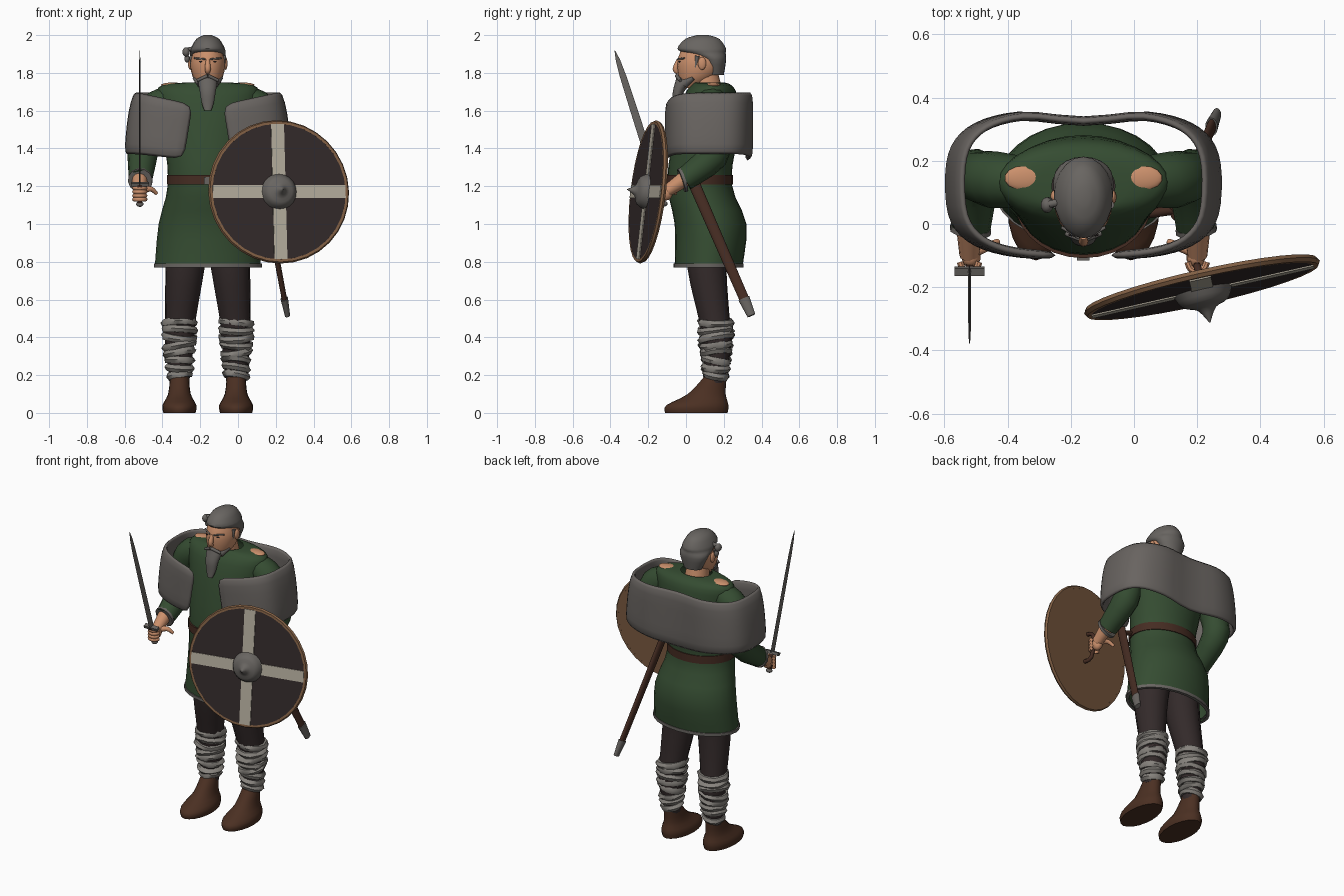
import bpy
import bmesh
import math
import random
from mathutils import Matrix, Vector

random.seed(4)
if "Cube" in bpy.data.objects:
    bpy.data.objects.remove(bpy.data.objects["Cube"])

body_x = -.16
still = Matrix()


def material(name, *rgb):
    mat = bpy.data.materials.new(name)
    mat.use_nodes = True
    mat.diffuse_color = (*rgb, 1)
    shader = next(node for node in mat.node_tree.nodes if node.type == 'BSDF_PRINCIPLED')
    shader.inputs["Base Color"].default_value = (*rgb, 1)
    return mat


green = material("tunic green", .035, .072, .031)
skin = material("skin", .6, .28, .15)
grey = material("iron grey", .14, .13, .12)
cape_grey = material("cape grey", .14, .127, .118)
wrap_grey = material("wrap grey", .24, .225, .205)
charcoal = material("charcoal brown", .033, .023, .023)
boot_brown = material("boot brown", .07, .029, .016)
leather = material("belt brown", .06, .025, .016)
cream = material("cream", .46, .42, .34)
wood = material("wood", .23, .12, .06)


def finish(obj, name, mat, matrix=still):
    obj.name = name
    obj.data.materials.append(mat)
    obj.matrix_world = matrix
    bpy.ops.object.select_all(action='DESELECT')
    obj.select_set(True)
    bpy.context.view_layer.objects.active = obj
    bpy.ops.object.shade_smooth_by_angle(angle=math.radians(45))
    return obj


def bridge(name, rings, mat, caps=True, closed=True, matrix=still):
    bm = bmesh.new()
    rows = [[bm.verts.new(point) for point in ring] for ring in rings]
    for low, high in zip(rows, rows[1:]):
        for i in range(0 if closed else 1, len(low)):
            bm.faces.new((low[i - 1], low[i], high[i], high[i - 1]))
    if caps:
        bm.faces.new(rows[0])
        bm.faces.new(rows[-1])
    bmesh.ops.recalc_face_normals(bm, faces=bm.faces)
    mesh = bpy.data.meshes.new(name)
    bm.to_mesh(mesh)
    bm.free()
    obj = bpy.data.objects.new(name, mesh)
    bpy.context.collection.objects.link(obj)
    return finish(obj, name, mat, matrix)


def smooth(keys, steps=3):
    keys = [Vector(key) for key in keys]
    padded = keys[:1] + keys + keys[-1:]
    path = []
    for a, b, c, d in zip(padded, padded[1:], padded[2:], padded[3:]):
        for step in range(steps):
            t = step / steps
            bend = 2 * a - 5 * b + 4 * c - d + t * (3 * (b - c) + d - a)
            path.append(b + t / 2 * (c - a + t * bend))
    return path + keys[-1:]


def circle(sides):
    turns = [math.tau * i / sides for i in range(sides)]
    return [(math.cos(turn), math.sin(turn)) for turn in turns]


def loft(name, keys, mat, x=body_x, sides=20, caps=True, matrix=still):
    # Each key is height, half width, y centre, half depth
    rings = [[(x + wide * c, mid + deep * s, z) for c, s in circle(sides)]
             for z, wide, mid, deep in smooth(keys)]
    return bridge(name, rings, mat, caps, matrix=matrix)


def tube(name, keys, mat, sides=12, matrix=still):
    # Each key is x, y, z, radius
    path = smooth(keys)
    rings = []
    last = Vector((0, 0, 1))
    turn = last.to_track_quat('Z', 'Y')
    for before, here, after in zip(path[:1] + path, path, path[1:] + path[-1:]):
        along = (after - before).to_3d().normalized()
        turn = last.rotation_difference(along) @ turn
        last = along
        rings.append([here.to_3d() + here.w * (turn @ Vector((c, s, 0)))
                      for c, s in circle(sides)])
    return bridge(name, rings, mat, matrix=matrix)


def band(name, z, height, wide, mid, deep, mat):
    rows = [(z, -.02), (z, 0), (z + height, 0), (z + height, -.02)]
    rings = [[(body_x + (wide + grow) * c, mid + (deep + grow) * s, level)
              for c, s in circle(28)] for level, grow in rows]
    bridge(name, rings, mat, caps=False)


def placed(centre, size):
    return Matrix.Translation(centre) @ Matrix.Diagonal((*size, 1))


def blob(name, centre, size, mat, matrix=still):
    bpy.ops.mesh.primitive_uv_sphere_add(segments=14, ring_count=8, radius=1)
    finish(bpy.context.object, name, mat, matrix @ placed(centre, size))


def box(name, centre, size, mat, matrix=still):
    bpy.ops.mesh.primitive_cube_add(size=1)
    finish(bpy.context.object, name, mat, matrix @ placed(centre, size))


# Tunic with hem, belt and buckle
loft("tunic", [(.78, .28, .12, .18), (1, .26, .13, .19), (1.22, .21, .07, .17),
               (1.5, .24, .11, .17), (1.68, .27, .13, .14), (1.735, .24, .135, .105),
               (1.75, .1, .12, .08)], green, sides=28, caps=False)
band("tunic_hem", .77, .02, .286, .12, .185, grey)
band("belt", 1.21, .05, .217, .07, .178, leather)
box("buckle", (body_x, -.11, 1.23), (.04, .01, .04), grey)


# Cape wrapped round the shoulders, open at the front
def cape_point(along, drop):
    angle = math.pi / 2 + along * (3.08 - .06 * drop)
    spread = .93 + .12 * math.sqrt(drop)
    c, s = math.cos(angle), math.sin(angle)
    u = math.copysign(abs(c) ** .6, c) * .41 * spread
    y = .125 + math.copysign(abs(s) ** .65, s) * .225
    rise = min(1, abs(u) * 2.7)
    if s > 0:
        y -= max(0, .035 - abs(u) / 4)
    top = 1.7 if s > 0 else 1.62 + .08 * rise
    return (body_x + u, y, top + drop * (1.325 + .04 * rise - top))


cape = bridge("cape", [[cape_point(i / 14, layer / 3) for i in range(-14, 15)]
                       for layer in range(4)], cape_grey, caps=False, closed=False)
thickness = cape.modifiers.new("thickness", 'SOLIDIFY')
thickness.thickness = .03
thickness.offset = 0
cape.modifiers.new("rounding", 'SUBSURF').levels = 1

# Neck, head, hair, beard and nose
loft("neck", [(1.68, .075, .12, .08), (1.8, .065, .1, .07)], skin)
loft("head", [(1.72, .04, .02, .04), (1.78, .08, .06, .1), (1.87, .092, .08, .125),
              (1.97, .05, .08, .08)], skin)
loft("hair", [(1.79, .06, .155, .045), (1.87, .093, .145, .068), (1.905, .093, .1, .11),
              (1.93, .09, .083, .128), (1.98, .06, .087, .09), (2, .02, .09, .03)], grey)
loft("beard", [(1.6, .018, -.06, .01), (1.64, .032, -.05, .02), (1.7, .042, -.04, .03),
               (1.76, .05, -.01, .045), (1.785, .02, -.02, .03)], grey)
tube("nose", [(body_x, -.04, 1.87, .01), (body_x, -.055, 1.82, .016),
              (body_x, -.04, 1.8, .01)], skin)
tube("hair_knot_strand", [(-.23, .07, 1.93, .012), (-.28, .06, 1.92, .012)], grey)
blob("hair_knot", (-.275, .06, 1.91), (.02, .025, .025), grey)
blob("hair_knot_end", (-.27, .07, 1.875), (.014, .015, .02), grey)

for side, word in ((-1, "right_"), (1, "left_")):
    def at(u, *rest):
        return (body_x + side * u, *rest)

    # Face details and bare shoulder openings
    blob(word + "ear", at(.093, .085, 1.85), (.012, .022, .034), skin)
    blob(word + "eye", at(.037, -.034, 1.86), (.011, .005, .004), charcoal)
    tube(word + "brow", [at(.014, -.044, 1.872, .005), at(.07, -.01, 1.878, .005)], grey)
    tube(word + "moustache", [at(0, -.05, 1.785, .01), at(.055, -.03, 1.76, .008)], grey)
    tube(word + "sideburn", [at(.086, .06, 1.89, .012), at(.083, .05, 1.83, .007)], grey)
    tube(word + "whiskers", [at(.07, .04, 1.775, .012), at(.035, -.005, 1.745, .025)], grey)
    blob(word + "shoulder_opening", at(.185, .145, 1.735), (.065, .04, .014), skin)

    # Sleeves, forearms and gripping hands
    tube(word + "sleeve", [at(.2, .135, 1.655, .08), at(.285, .14, 1.6, .09),
                           at(.335, .15, 1.47, .08), at(.345, .145, 1.36, .08),
                           at(.355, -.01, 1.235, .062)], green)
    tube(word + "cuff", [at(.356, -.01, 1.235, .066), at(.358, -.025, 1.23, .066)], grey)
    tube(word + "forearm", [at(.36, .01, 1.25, .045), at(.36, -.1, 1.175, .032)], skin)
    blob(word + "palm", at(.355, -.105, 1.165), (.03, .035, .04), skin)
    tube(word + "thumb", [at(.34, -.085, 1.18, .018), at(.3, -.07, 1.185, .014),
                          at(.27, -.055, 1.16, .009)], skin)
    for finger in range(4):
        arc = [at(.36 + .03 * c, -.12 - .03 * s, 1.19 - finger / 50, .011)
               for c, s in circle(8)[:5]]
        tube(word + "finger", arc, skin, sides=8)

    # Trousers, shin wraps and boots
    tube(word + "trouser_leg", [at(.1, .12, 1, .115), at(.12, .11, .78, .105),
                                at(.145, .15, .5, .082), at(.15, .165, .38, .078),
                                at(.15, .155, .16, .052)], charcoal)
    for turn in range(8):
        tilt = [random.uniform(-.2, .2) for axis in "xy"]
        bpy.ops.mesh.primitive_torus_add(
            major_segments=16, minor_segments=6, minor_radius=.021,
            major_radius=.052 + .005 * min(turn, 5),
            location=at(.15, .158, .2 + turn / 25), rotation=(*tilt, turn))
        ring = bpy.context.object
        for vert in ring.data.vertices:
            vert.co *= random.uniform(.93, 1.07)
        finish(ring, word + "shin_wrap", wrap_grey, ring.matrix_basis.copy())
    loft(word + "boot", [(0, .085, .055, .165), (.04, .09, .06, .165), (.1, .06, .11, .1),
                         (.19, .05, .155, .06)], boot_brown, x=body_x + side * .15)

# Sword held upright, leaning forward
lean = Matrix.Translation((-.52, -.15, 1.21)) @ Matrix.Rotation(.31, 4, 'X')
loft("sword_blade", [(0, .005, 0, .022), (.6, .004, 0, .017), (.745, .001, 0, .001)],
     grey, x=0, sides=4, matrix=lean)
box("sword_guard", (0, 0, 0), (.095, .026, .018), grey, lean)
box("sword_grip", (0, 0, -.05), (.022, .026, .1), leather, lean)
blob("sword_pommel", (0, 0, -.11), (.02, .02, .014), grey, lean)

# Flat scabbard hanging from the belt
hang = Matrix.Translation((.13, .04, 1.22)) @ Matrix.Rotation(.41, 4, 'X')
hang = hang @ Matrix.Rotation(-.17, 4, 'Y')
loft("scabbard", [(-.7, .014, 0, .026), (0, .017, 0, .031)], leather, x=0, matrix=hang)
loft("scabbard_tip", [(-.78, .014, 0, .022), (-.68, .02, 0, .031)], grey, x=0, matrix=hang)
tube("scabbard_strap", [(.03, .03, 1.24, .015), (.13, .045, 1.2, .015)], leather)

# Round shield with rim, cross, boss and back handle
normal = Vector((.225, -1, .12)).normalized()
across = Vector((1, .225, 0)).normalized()
facing = Matrix((across, normal.cross(across), normal)).transposed().to_4x4()
facing = Matrix.Translation((.215, -.2, 1.17)) @ facing
bpy.ops.mesh.primitive_cylinder_add(vertices=32, radius=.37, depth=.024)
shield = finish(bpy.context.object, "shield", wood, facing)
shield.data.materials.append(charcoal)
for face in shield.data.polygons:
    face.material_index = int(face.normal.z > .9)
bpy.ops.mesh.primitive_torus_add(major_segments=32, minor_segments=6,
                                 major_radius=.368, minor_radius=.014)
finish(bpy.context.object, "shield_rim", wood, facing)
box("shield_cross_upright", (0, 0, .013), (.07, .72, .008), cream, facing)
box("shield_cross_bar", (0, 0, .013), (.72, .07, .007), cream, facing)
boss = [(0, .1), (.05, .075), (.07, .03), (.115, .002)]
loft("shield_boss", [(z, radius, 0, radius) for z, radius in boss],
     grey, x=0, matrix=facing)
tube("shield_handle", [(0, .09, 0, .012), (0, .07, -.06, .012), (0, -.07, -.06, .012),
                       (0, -.09, 0, .012)], leather, matrix=facing)
